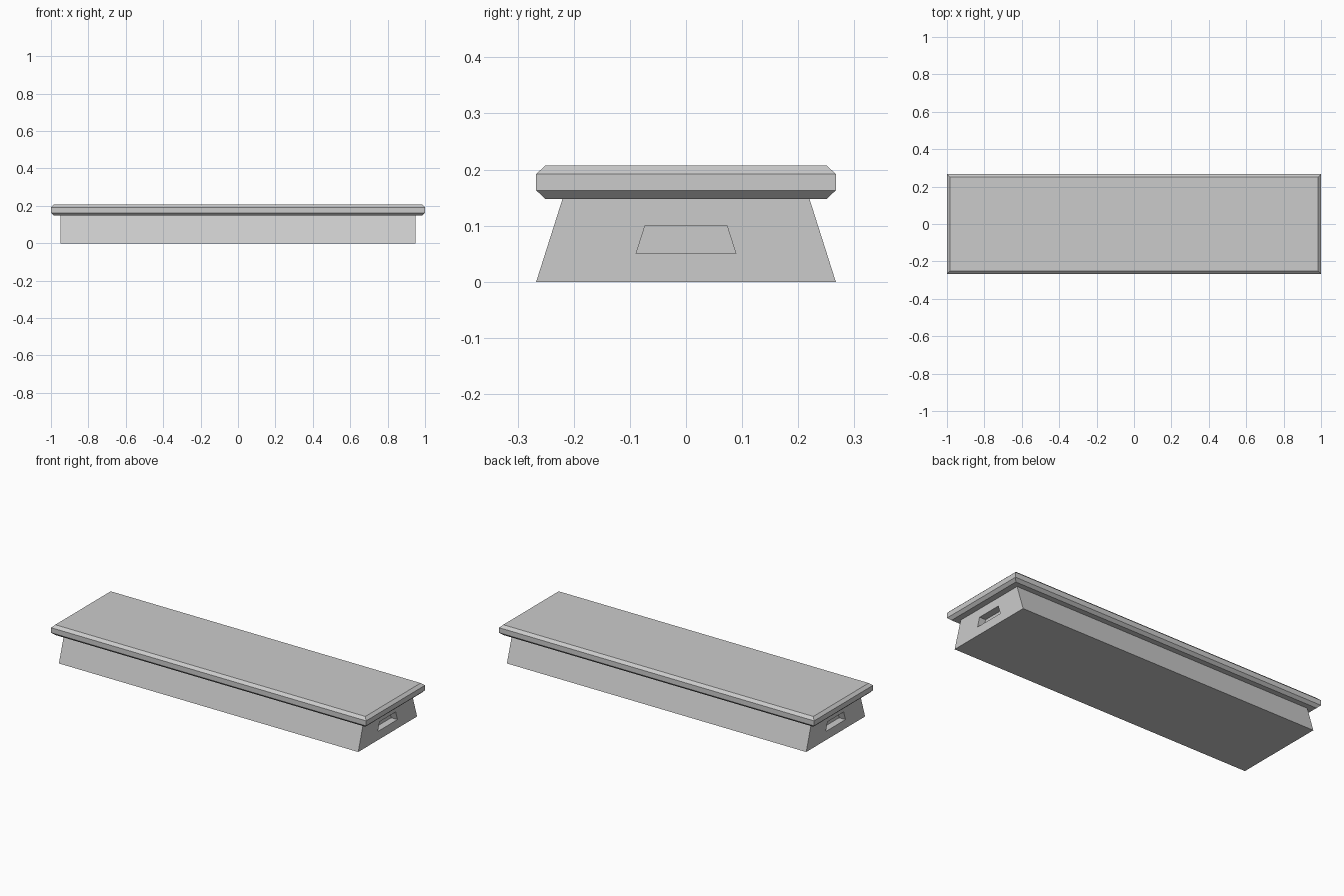
import bpy, bmesh

if "Cube" in bpy.data.objects:
    bpy.data.objects.remove(bpy.data.objects["Cube"])


def finish(name, bm):
    bmesh.ops.recalc_face_normals(bm, faces=bm.faces)
    mesh = bpy.data.meshes.new(name)
    bm.to_mesh(mesh)
    bm.free()
    obj = bpy.data.objects.new(name, mesh)
    bpy.context.collection.objects.link(obj)
    return obj


def stacked_rectangles(sections):
    """Solid lofted through (half_x, half_y, z) rectangles."""
    bm = bmesh.new()
    rings = [[bm.verts.new((sx * hx, sy * hy, z))
              for sx, sy in ((-1, -1), (1, -1), (1, 1), (-1, 1))]
             for hx, hy, z in sections]
    for low, high in zip(rings, rings[1:]):
        for i in range(4):
            j = (i + 1) % 4
            bm.faces.new((low[i], low[j], high[j], high[i]))
    bm.faces.new(rings[0][::-1])
    bm.faces.new(rings[-1])
    bmesh.ops.recalc_face_normals(bm, faces=bm.faces)
    return bm


# Tapered body with a trapezoid hand recess in each end
BODY_TOP = 0.148
RECESS_DEPTH = 0.04
body = stacked_rectangles([(0.95, 0.267, 0), (0.95, 0.22, BODY_TOP)])
for end in [f for f in body.faces if abs(f.normal.x) > 0.9]:
    side = 1 if end.normal.x > 0 else -1
    bmesh.ops.inset_individual(body, faces=[end], thickness=0.02)
    for v in end.verts:
        upper = v.co.z > BODY_TOP / 2
        half_y, z = (0.073, 0.10) if upper else (0.089, 0.05)
        v.co = (side * 0.95, half_y if v.co.y > 0 else -half_y, z)
    pocket = bmesh.ops.extrude_discrete_faces(body, faces=[end])["faces"][0]
    for v in pocket.verts:
        v.co.x -= side * RECESS_DEPTH
finish("body", body)

# Overhanging lid, chamfered along its upper and lower rims
finish("lid", stacked_rectangles([
    (0.984, 0.251, 0.148), (1.0, 0.267, 0.163),
    (1.0, 0.267, 0.192), (0.984, 0.251, 0.207)]))
